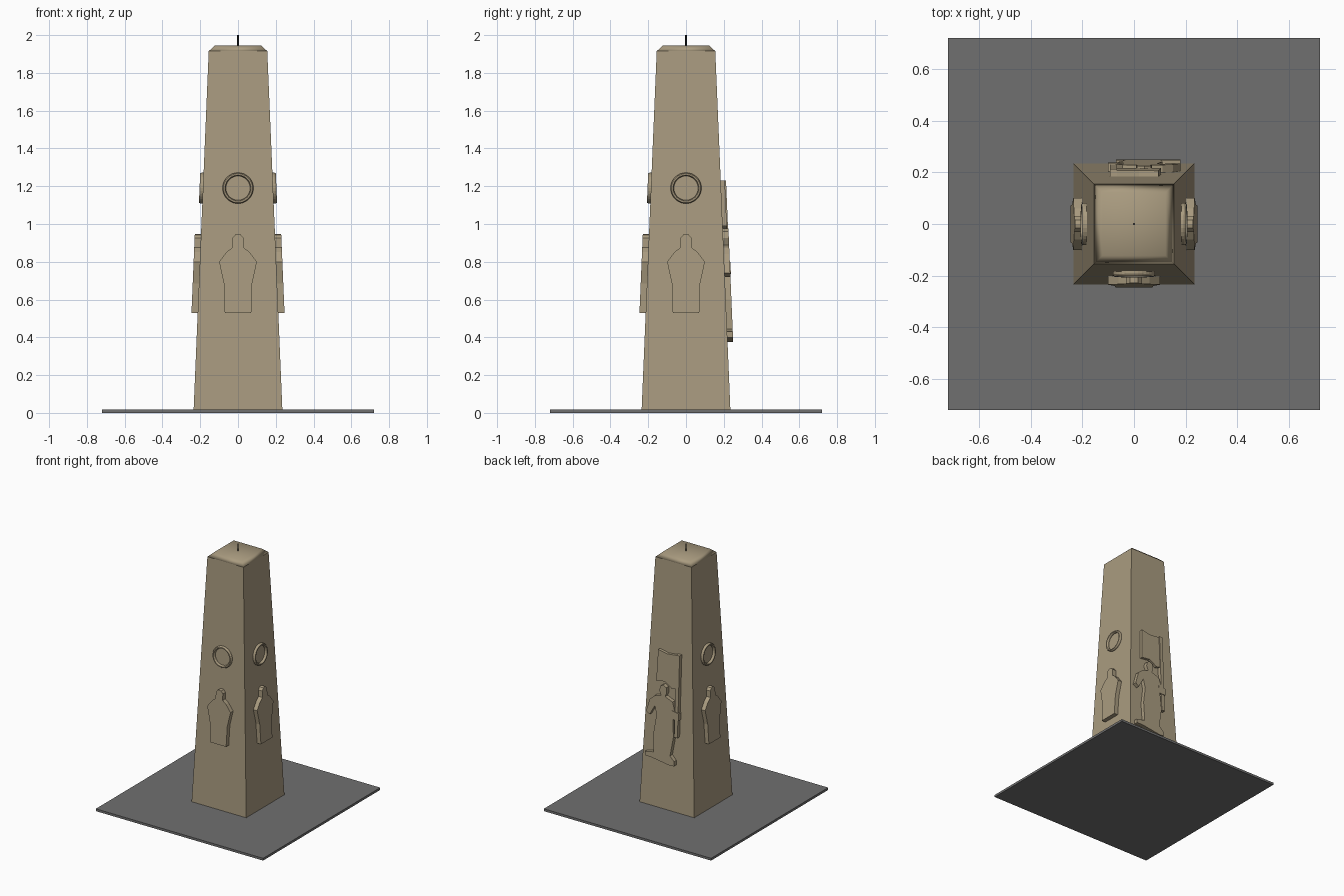
import bpy, bmesh, math
from mathutils import Matrix

cube = bpy.data.objects.get("Cube")
if cube:
    bpy.data.objects.remove(cube)


def material(name, rgb):
    m = bpy.data.materials.new(name)
    m.use_nodes = True
    m.diffuse_color = (*rgb, 1)
    m.node_tree.nodes["Principled BSDF"].inputs["Base Color"].default_value = (*rgb, 1)
    return m


stone = material("tan stone", (0.40, 0.33, 0.215))
paving = material("grey paving", (0.16, 0.16, 0.16))
iron = material("black iron", (0.01, 0.01, 0.01))

BASE, TOP = 0.015, 1.915


def half(z):
    """Half width of the tapering shaft at height z."""
    return 0.235 - 0.08 * (z - BASE) / (TOP - BASE)


def finish(name, bm, mat, smooth=False):
    bmesh.ops.recalc_face_normals(bm, faces=bm.faces)
    me = bpy.data.meshes.new(name)
    bm.to_mesh(me)
    bm.free()
    me.materials.append(mat)
    for p in me.polygons:
        p.use_smooth = smooth
    ob = bpy.data.objects.new(name, me)
    bpy.context.collection.objects.link(ob)
    return ob


def loft(name, loops, mat, closed=False, turn=0, smooth=False):
    """Skin a list of equal loops; cap the ends, or join last to first."""
    bm = bmesh.new()
    rows = [[bm.verts.new(p) for p in loop] for loop in loops]
    n = len(rows[0])
    pairs = list(zip(rows, rows[1:]))
    if closed:
        pairs.append((rows[-1], rows[0]))
    else:
        bm.faces.new(rows[0])
        bm.faces.new(rows[-1])
    for a, b in pairs:
        for i in range(n):
            j = (i + 1) % n
            bm.faces.new((a[i], a[j], b[j], b[i]))
    bm.transform(Matrix.Rotation(math.radians(turn), 4, "Z"))
    return finish(name, bm, mat, smooth)


def square(h, z):
    return [(-h, -h, z), (h, -h, z), (h, h, z), (-h, h, z)]


def on_wall(outline, depth):
    """Lay a flat outline on the sloping front wall."""
    return [(u, -half(z) - depth, z) for u, z in outline]


def relief(name, outline, depth, turn):
    return loft(name, [on_wall(outline, -0.01), on_wall(outline, depth)], stone, turn=turn)


def circle(r, z, n=32):
    return [(r * math.cos(math.tau * i / n), z + r * math.sin(math.tau * i / n))
            for i in range(n)]


# Paving slab
loft("paving_slab", [square(0.72, 0), square(0.72, 0.018)], paving)

# Stacked shaft courses
seams = [BASE, 0.23, 0.44, 0.86, 1.075, 1.28, 1.495, 1.71, TOP]
for i, (a, b) in enumerate(zip(seams, seams[1:])):
    loft(f"shaft_course_{i + 1}", [square(half(a), a), square(half(b), b)], stone)

# Softly shaded cap and its spike
loft("cap", [square(0.155, TOP), square(0.122, 1.945)], stone, smooth=True)
spike = [[(x, y - 0, z) for x, y in circle(0.004, 0, 8)] for z in (1.94, 2.0)]
loft("spike", spike, iron)

# Bust reliefs and round wreaths on three sides
side = [(0.07, 0.53), (0.075, 0.685), (0.1, 0.8), (0.06, 0.852),
        (0.03, 0.875), (0.03, 0.925), (0.015, 0.943)]
bust = side + [(0, 0.947)] + [(-u, z) for u, z in reversed(side)]
ring_section = [(0.082, -0.01), (0.082, 0.01), (0.077, 0.018),
                (0.069, 0.018), (0.064, 0.01), (0.064, -0.01)]
for where, turn in (("front", 0), ("left", 90), ("right", -90)):
    relief(f"{where}_bust", bust, 0.033, turn)
    loft(f"{where}_wreath", [on_wall(circle(r, 1.19), d) for r, d in ring_section],
         stone, closed=True, turn=turn)

# Standing figure with a flag on the back
figure = [(-0.07, 0.925), (-0.065, 0.96), (-0.04, 0.975), (-0.012, 0.96),
          (-0.008, 0.92), (-0.02, 0.89), (0.045, 0.865), (0.065, 0.8),
          (0.05, 0.74), (0.06, 0.6), (0.035, 0.45), (0.07, 0.415),
          (0.07, 0.38), (0.04, 0.375), (-0.13, 0.4), (-0.18, 0.4),
          (-0.18, 0.43), (-0.105, 0.445), (-0.11, 0.6), (-0.09, 0.73),
          (-0.105, 0.8), (-0.15, 0.72), (-0.18, 0.74), (-0.15, 0.84),
          (-0.11, 0.875), (-0.055, 0.89)]
flag = [(0.07, 1.225), (-0.02, 1.215), (-0.095, 1.23), (-0.105, 0.99),
        (-0.03, 1.0), (0.03, 0.96), (0.07, 0.97)]
pole = [(0.065, 1.23), (0.093, 1.23), (0.093, 0.6), (0.065, 0.6)]
hand = [(0.04, 0.8), (0.1, 0.79), (0.1, 0.735), (0.04, 0.735)]
for name, outline, depth in (("standing_figure", figure, 0.03), ("flag", flag, 0.022),
                             ("flag_pole", pole, 0.028), ("pole_hand", hand, 0.033)):
    relief(name, outline, depth, 180)
